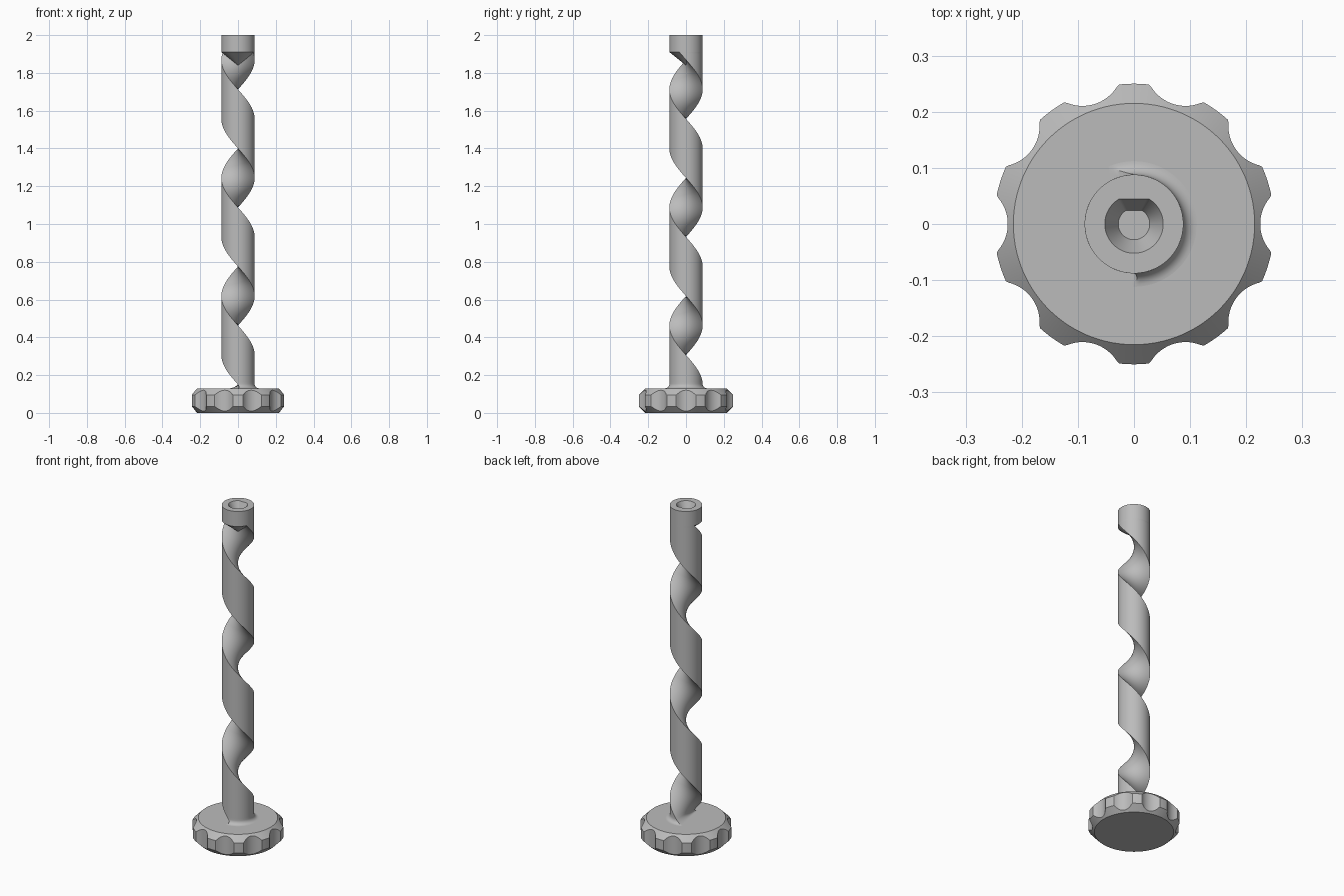
import bpy, bmesh, math
from math import sin, cos, pi, sqrt, radians

cube = bpy.data.objects.get("Cube")
if cube:
    bpy.data.objects.remove(cube, do_unlink=True)

grey = bpy.data.materials.new("plain grey")
grey.use_nodes = True
COLOUR = (0.5, 0.5, 0.5, 1)
grey.diffuse_color = COLOUR
grey.node_tree.nodes["Principled BSDF"].inputs["Base Color"].default_value = COLOUR

R = 0.088           # shaft radius
PITCH = 0.625       # height of one turn of the flute
BASE_TOP = 0.13
COLLAR = 1.91


def loft(name, rings):
    """Skin a stack of equal-length rings and cap both ends."""
    bm = bmesh.new()
    loops = [[bm.verts.new(p) for p in ring] for ring in rings]
    for low, high in zip(loops, loops[1:]):
        for i in range(len(low)):
            j = (i + 1) % len(low)
            bm.faces.new((low[i], low[j], high[j], high[i]))
    bm.faces.new(loops[0][::-1])
    bm.faces.new(loops[-1])
    bmesh.ops.remove_doubles(bm, verts=bm.verts, dist=1e-5)
    bmesh.ops.recalc_face_normals(bm, faces=bm.faces)
    mesh = bpy.data.meshes.new(name)
    bm.to_mesh(mesh)
    bm.free()
    mesh.materials.append(grey)
    obj = bpy.data.objects.new(name, mesh)
    bpy.context.collection.objects.link(obj)
    bpy.ops.object.select_all(action='DESELECT')
    obj.select_set(True)
    bpy.context.view_layer.objects.active = obj
    bpy.ops.object.shade_smooth_by_angle(angle=radians(30))
    return obj


def polar_ring(count, radius, height):
    """Ring whose radius and height are functions of the angle."""
    angles = [2 * pi * i / count for i in range(count)]
    return [(radius(a) * cos(a), radius(a) * sin(a), height(a)) for a in angles]


# Knob: ten scallops cut into a chamfered disc
RIM, FACE, SCALLOP, CENTRE = 0.25, 0.215, 0.0725, 0.2975


def knob_radius(a):
    step = 2 * pi / 10
    a = (a + step / 2) % step - step / 2
    inside = SCALLOP ** 2 - (CENTRE * sin(a)) ** 2
    return min(RIM, CENTRE * cos(a) - sqrt(inside)) if inside > 0 else RIM


loft("knob", [
    polar_ring(360, lambda a: FACE, lambda a: 0),
    polar_ring(360, knob_radius, lambda a: knob_radius(a) - FACE),
    polar_ring(360, knob_radius, lambda a: BASE_TOP - knob_radius(a) + FACE),
    polar_ring(360, lambda a: FACE, lambda a: BASE_TOP),
])


# Shaft: a half disc twisted upward, flared by a fillet at the knob
def shaft_ring(z, grow):
    r = R + grow
    half = pi / 2 + math.asin(grow / r)
    points = [(r * cos(t), r * sin(t))
              for t in (half * (i / 24 - 1) for i in range(49))]
    (x0, y0), (x1, y1) = points[-1], points[0]
    points += [(x0 + (x1 - x0) * i / 16, y0 + (y1 - y0) * i / 16) for i in range(1, 16)]
    turn = -2 * pi * (z - 0.15) / PITCH
    return [(x * cos(turn) - y * sin(turn), x * sin(turn) + y * cos(turn), z)
            for x, y in points]


FILLET = 0.024
rings = []
for i in range(9):
    a = pi / 2 * i / 8
    rings.append(shaft_ring(BASE_TOP + FILLET * (1 - cos(a)), FILLET * (1 - sin(a))))
start = BASE_TOP + FILLET
rings += [shaft_ring(start + (COLLAR - start) * i / 160, 0) for i in range(1, 161)]
loft("twisted_shaft", rings)


# Collar: cone underside, round wall and a tapered D-shaped socket
def socket_radius(scale):
    return lambda a: scale * min(0.052, 0.045 / max(sin(a), 0.01))


profile = [(lambda a: 0.0005, 1.84), (lambda a: R, COLLAR), (lambda a: R, 2.0),
           (socket_radius(1), 2.0), (socket_radius(0.54), 1.95)]
loft("socket_collar", [polar_ring(96, r, lambda a, z=z: z) for r, z in profile])
